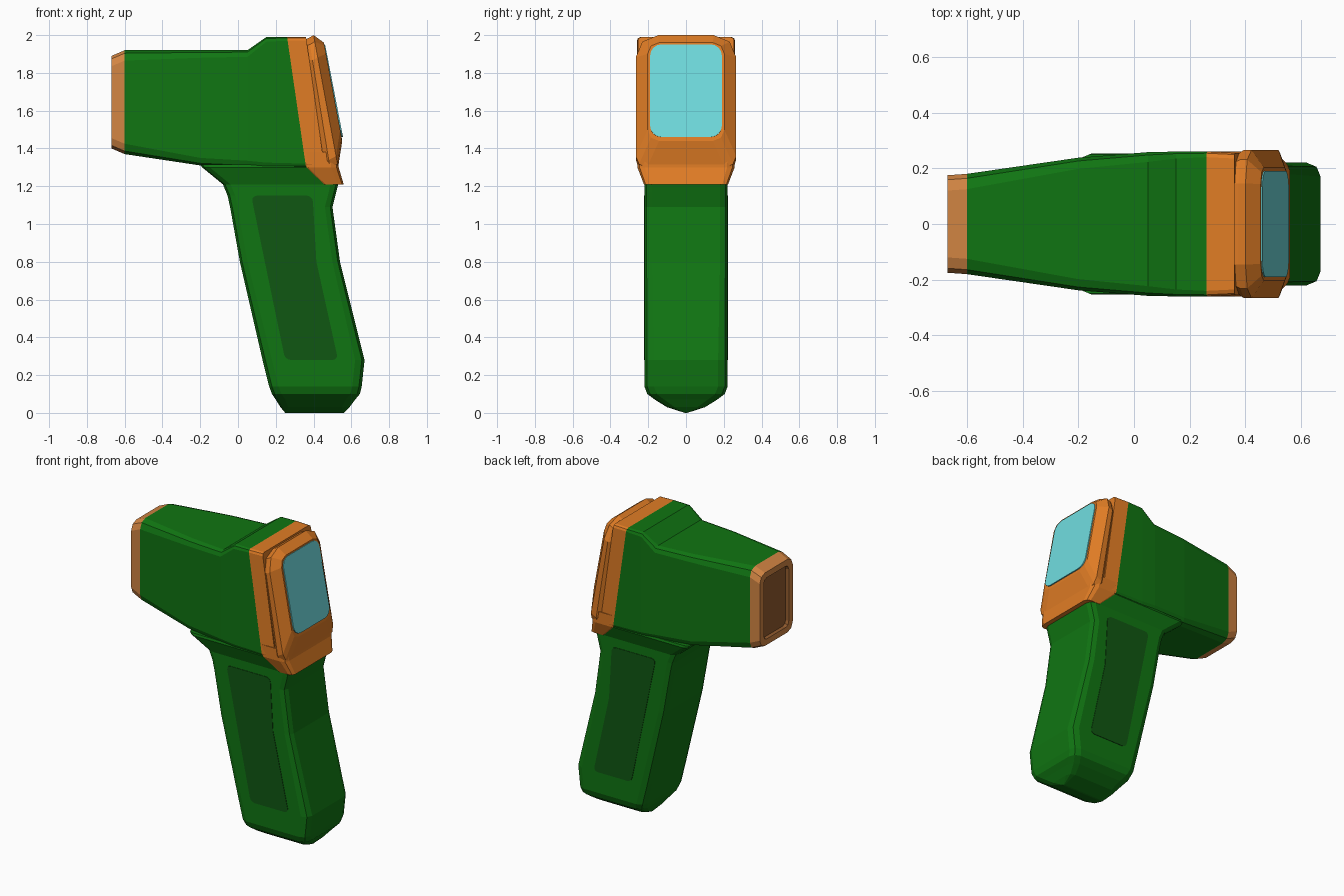
import bpy, bmesh, math

if "Cube" in bpy.data.objects:
    bpy.data.objects.remove(bpy.data.objects["Cube"])


def material(name, r, g, b):
    lin = [((c / 255 + 0.055) / 1.055) ** 2.4 for c in (r, g, b)]
    m = bpy.data.materials.new(name)
    m.diffuse_color = (*lin, 1)
    m.use_nodes = True
    m.node_tree.nodes["Principled BSDF"].inputs["Base Color"].default_value = m.diffuse_color
    return m


GREEN = material("body green", 16, 117, 18)
DARK = material("grip dark green", 16, 87, 18)
ORANGE = material("trim orange", 225, 125, 37)
TAN = material("nose tan", 210, 133, 67)
BROWN = material("window brown", 145, 91, 46)
CYAN = material("screen cyan", 112, 220, 223)


def ring(xa, za, xb, zb, w, r, r2=None, n=2):
    """Rounded rectangle spanning the slanted line a-b in xz and +-w in y."""
    length = math.hypot(xb - xa, zb - za)
    ra, rb = min(r, w * 0.9), min(r2 or r, w * 0.9)
    pts = []
    for k, (s, y, q) in enumerate(((length - rb, w - rb, rb), (ra, w - ra, ra),
                                   (ra, ra - w, ra), (length - rb, rb - w, rb))):
        for i in range(n + 1):
            a = math.pi / 2 * (k + i / n)
            t = (s + q * math.cos(a)) / length
            pts.append((xa + (xb - xa) * t, y + q * math.sin(a), za + (zb - za) * t))
    return pts


def finish(name, bm, mats):
    bmesh.ops.recalc_face_normals(bm, faces=bm.faces[:])
    me = bpy.data.meshes.new(name)
    bm.to_mesh(me)
    bm.free()
    for m in mats:
        me.materials.append(m)
    ob = bpy.data.objects.new(name, me)
    bpy.context.collection.objects.link(ob)
    return ob


def loft(name, sections, mats, bands=None):
    """Skin rings into a closed solid; bands gives a material per segment."""
    bm = bmesh.new()
    loops = [[bm.verts.new(p) for p in ring(*s)] for s in sections]
    bands = bands or [0] * (len(loops) - 1)
    for a, b, mi in zip(loops, loops[1:], bands):
        for i in range(len(a)):
            j = (i + 1) % len(a)
            bm.faces.new((a[i], a[j], b[j], b[i])).material_index = mi
    bm.faces.new(loops[0]).material_index = bands[0]
    bm.faces.new(loops[-1]).material_index = bands[-1]
    return finish(name, bm, mats)


# Head: recessed nose window, tan nose, green body, orange collar
loft("head", [
    (-.65, 1.445, -.65, 1.845, .128, .03),
    (-.67, 1.44, -.67, 1.85, .132, .03),
    (-.67, 1.40, -.67, 1.89, .175, .055),
    (-.60, 1.37, -.60, 1.92, .18, .055),
    (-.20, 1.31, -.20, 1.92, .238, .04),
    (.05, 1.30, .05, 1.92, .258, .035),
    (.15, 1.30, .15, 1.99, .26, .025),
    (.36, 1.30, .26, 1.99, .26, .02),
    (.46, 1.29, .36, 1.99, .255, .02),
], [BROWN, TAN, GREEN, ORANGE], [0, 1, 1, 2, 2, 2, 2, 3])

# Handle: flared neck, raked grip, rounded wedge foot
loft("handle", [
    (-.20, 1.315, .40, 1.315, .25, .04),
    (-.19, 1.30, .42, 1.30, .254, .04),
    (-.08, 1.21, .53, 1.21, .22, .04),
    (-.055, 1.15, .52, 1.17, .22, .04),
    (-.04, 1.08, .50, 1.09, .22, .04),
    (.01, .80, .54, .80, .22, .04),
    (.13, .28, .67, .28, .22, .05),
    (.165, .14, .655, .14, .22, .05),
    (.18, .10, .645, .10, .205, .05),
    (.20, .07, .62, .07, .165, .05),
    (.225, .03, .59, .03, .10, .04),
    (.25, 0, .56, 0, .006, .005),
], [GREEN])

# Orange lip under the screen
loft("screen_lip", [
    (.45, 1.208, .56, 1.208, .222, .015, .03),
    (.36, 1.30, .533, 1.30, .2575, .01, .04),
    (.355, 1.38, .53, 1.38, .2605, .01, .04),
], [ORANGE])

# Bevelled screen housing, tilted back
loft("screen_bezel", [
    (.45, 1.28, .335, 1.965, .235, .05, .09),
    (.49, 1.28, .375, 1.985, .266, .06, .12),
    (.53, 1.30, .40, 2.00, .266, .06, .12),
    (.552, 1.44, .455, 1.96, .203, .06),
], [ORANGE])

# Display glass
loft("screen", [
    (.546, 1.46, .451, 1.95, .19, .06, .06, 4),
    (.556, 1.461, .461, 1.951, .19, .06, .06, 4),
], [CYAN])

# Dark grip panels on both sides of the handle
OUTLINE = [(.07, 1.15), (.395, 1.15), (.40, 1.06), (.415, .80), (.53, .28),
           (.25, .28), (.142, .80)]
for side, label in ((-1, "front"), (1, "back")):
    bm = bmesh.new()
    face = bm.faces.new([bm.verts.new((x, side * .218, z)) for x, z in OUTLINE])
    corners = [v for v in bm.verts if v.co.z > 1.1 or v.co.z < .3]
    bmesh.ops.bevel(bm, geom=corners, offset=.03, segments=3, profile=.5,
                    affect='VERTICES')
    out = bmesh.ops.extrude_face_region(bm, geom=bm.faces[:])
    for v in out["geom"]:
        if isinstance(v, bmesh.types.BMVert):
            v.co.y = side * .223
    finish("grip_panel_" + label, bm, [DARK])
